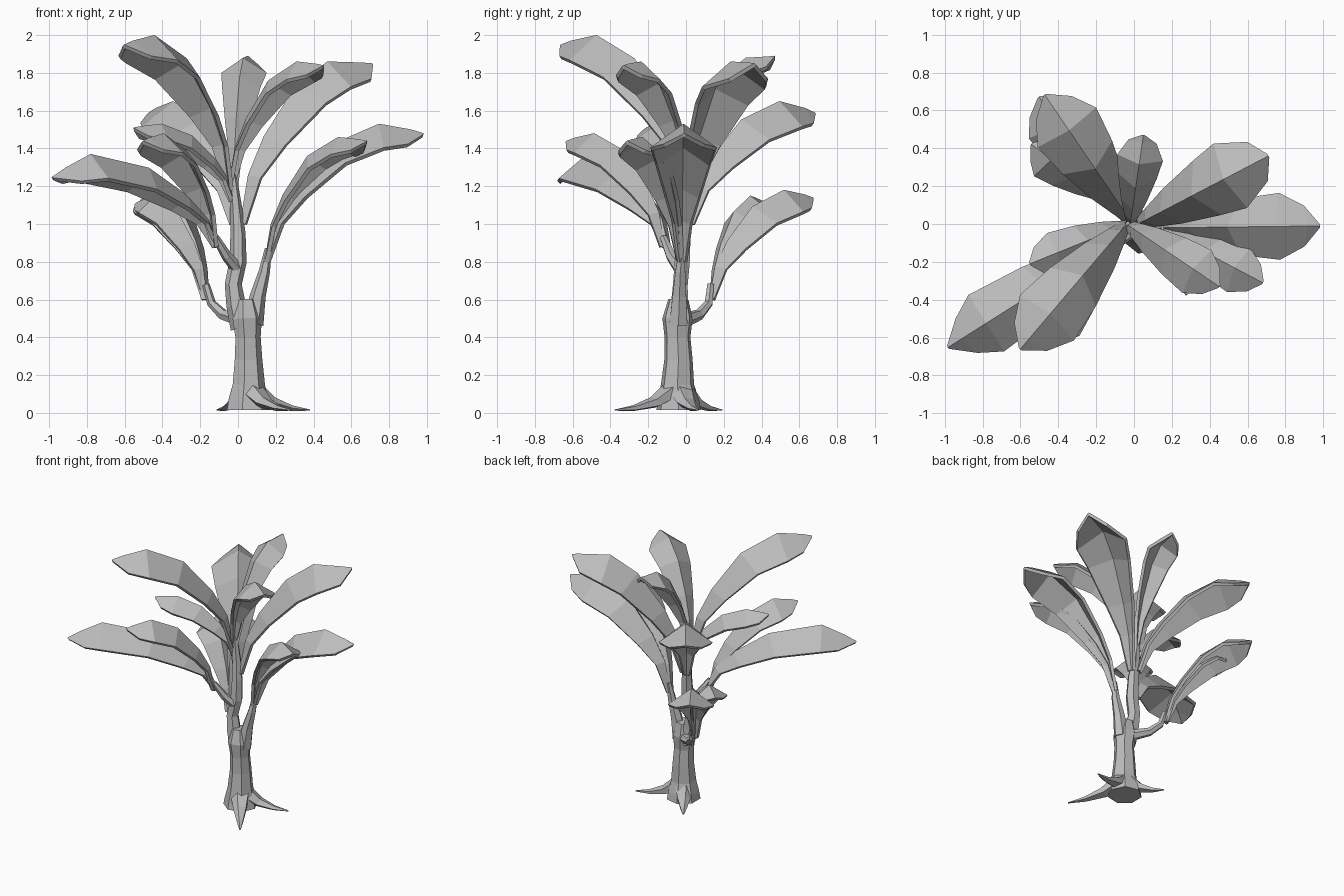
import bpy, bmesh, math
from mathutils import Vector

old = bpy.data.objects.get("Cube")
if old:
    bpy.data.objects.remove(old)

grey = bpy.data.materials.new("plain_grey")
grey.use_nodes = True
colour = (0.5, 0.5, 0.5, 1)
grey.diffuse_color = colour
shader = next(n for n in grey.node_tree.nodes if n.type == 'BSDF_PRINCIPLED')
shader.inputs["Base Color"].default_value = colour
shader.inputs["Roughness"].default_value = 0.9


def finish(bm, name):
    """Turn a bmesh into a flat shaded object."""
    bmesh.ops.recalc_face_normals(bm, faces=bm.faces)
    mesh = bpy.data.meshes.new(name)
    bm.to_mesh(mesh)
    bm.free()
    mesh.materials.append(grey)
    obj = bpy.data.objects.new(name, mesh)
    bpy.context.collection.objects.link(obj)
    return obj


def tangents(points):
    last = len(points) - 1
    return [(points[min(i + 1, last)] - points[max(i - 1, 0)]).normalized()
            for i in range(last + 1)]


def limb(name, path, sides=6, squash=1.0):
    """Tapering faceted tube through (x, y, z, radius) points."""
    bm = bmesh.new()
    points = [Vector(p[:3]) for p in path]
    rings = []
    for p, t, (*_, radius) in zip(points, tangents(points), path):
        turn = Vector((0, 0, 1)).rotation_difference(t)
        ring = []
        for k in range(sides):
            a = math.tau * k / sides
            offset = turn @ Vector((math.cos(a), math.sin(a), 0)) * radius
            offset.z *= squash
            ring.append(bm.verts.new(p + offset))
        rings.append(ring)
    for low, high in zip(rings, rings[1:]):
        for k in range(sides):
            n = (k + 1) % sides
            bm.faces.new((low[k], low[n], high[n], high[k]))
    bm.faces.new(rings[0][::-1])
    bm.faces.new(rings[-1])
    finish(bm, name)


# Along a leaf: rise of the midrib, then width and drop of the edges
RISE = (0, 0.3, 0.54, 0.85, 1)
WIDTH = (0.12, 0.28, 0.53, 0.84, 1, 0.6, 0.02)
DROP = (0.08, 0.24, 0.46, 0.7, 0.74, 0.45, 0.02)


def leaf(name, base, tip, peak, half_width, crest=0.72):
    """Arched leaf, folded down on both sides of a raised midrib."""
    base, tip = Vector(base), Vector(tip)
    flat = Vector((tip.x - base.x, tip.y - base.y, 0))
    side = flat.normalized().cross(Vector((0, 0, 1)))
    heights = [base.z + (peak - base.z) * r for r in RISE]
    heights += [peak + (tip.z - peak) * 0.6, tip.z]
    spine = []
    for reach, z in zip((0, 0.06, 0.18, 0.42, crest, 0.92, 1), heights):
        p = base + flat * reach
        p.z = z
        spine.append(p)
    bm = bmesh.new()
    rows = []
    for p, t, w, d in zip(spine, tangents(spine), WIDTH, DROP):
        out = side * w * half_width
        drop = side.cross(t) * d * half_width
        rows.append([bm.verts.new(q) for q in (p - out - drop, p, p + out - drop)])
    for a, b in zip(rows, rows[1:]):
        for k in (0, 1):
            bm.faces.new((a[k], a[k + 1], b[k + 1], b[k]))
    solid = finish(bm, name).modifiers.new("thickness", 'SOLIDIFY')
    solid.thickness = 0.022
    solid.offset = 0


# Trunk and main stem
limb("trunk", [(0.05, -0.04, 0.015, 0.12), (0.05, -0.04, 0.07, 0.11),
               (0.053, -0.045, 0.15, 0.09), (0.052, -0.04, 0.28, 0.077),
               (0.05, -0.045, 0.4, 0.07), (0.045, -0.045, 0.5, 0.082),
               (0.04, -0.04, 0.6, 0.055)], 7)
limb("main_stem", [(0.02, -0.035, 0.45, 0.06), (-0.01, -0.035, 0.57, 0.052),
                   (-0.025, -0.03, 0.68, 0.045), (0, -0.02, 0.8, 0.046),
                   (0, -0.01, 0.95, 0.04), (-0.01, 0, 1.08, 0.033),
                   (-0.03, 0, 1.3, 0.015)])

# Branches
limb("left_branch", [(0.08, -0.04, 0.47, 0.055), (0.105, -0.035, 0.62, 0.042),
                     (0.14, -0.03, 0.75, 0.03), (0.16, -0.02, 0.87, 0.018)])
limb("back_branch", [(0.02, -0.01, 0.49, 0.04), (-0.08, 0.07, 0.52, 0.03),
                     (-0.14, 0.12, 0.58, 0.024), (-0.17, 0.13, 0.68, 0.02)])
limb("front_branch", [(0, -0.03, 0.76, 0.035), (-0.06, -0.08, 0.83, 0.028),
                      (-0.12, -0.12, 0.93, 0.02)])

# Roots
for name, x, y in (("left_root", 0.38, 0.065), ("front_root", 0.28, -0.375),
                   ("back_root", -0.11, 0.19)):
    middle = Vector((0.05, -0.04, 0))
    way = Vector((x, y, 0)) - middle
    path = []
    for f, z, r in ((0.1, 0.12, 0.07), (0.38, 0.055, 0.05),
                    (0.7, 0.025, 0.026), (1, 0.015, 0.006)):
        p = middle + way * f
        path.append((p.x, p.y, z, r))
    limb(name, path, 5, 0.6)

# Leaves on the main stem
leaf("top_leaf_back_left", (0.02, 0, 1.0), (0.71, 0.36, 1.84), 1.85, 0.185, 0.66)
leaf("top_leaf_front_left", (-0.04, 0, 1.2), (0.45, -0.33, 1.83), 1.85, 0.13)
leaf("top_leaf_front_right", (-0.04, 0, 1.18), (-0.6, -0.66, 1.94), 1.99, 0.18)
leaf("top_leaf_back", (-0.02, 0, 1.2), (0.05, 0.47, 1.88), 1.87, 0.115, 0.68)
leaf("top_leaf_right", (-0.03, 0, 1.12), (-0.55, -0.21, 1.5), 1.52, 0.11)
leaf("top_leaf_back_right", (-0.02, 0.02, 1.0), (-0.47, 0.68, 1.58), 1.64, 0.18)

# Leaves on the branches
leaf("left_branch_leaf", (0.15, -0.02, 0.8), (0.98, -0.01, 1.47), 1.52, 0.17)
leaf("left_branch_small_leaf", (0.15, -0.03, 0.8), (0.68, -0.31, 1.43), 1.45, 0.125)
leaf("front_branch_leaf", (-0.11, -0.1, 0.88), (-0.98, -0.65, 1.24), 1.36, 0.17, 0.77)
leaf("front_branch_small_leaf", (-0.12, -0.12, 0.88), (-0.5, -0.63, 1.43), 1.47, 0.14)
leaf("back_branch_leaf", (-0.17, 0.13, 0.6), (-0.5, 0.67, 1.13), 1.17, 0.155)
leaf("back_branch_small_leaf", (-0.17, 0.14, 0.6), (-0.54, 0.42, 1.1), 1.14, 0.12)
